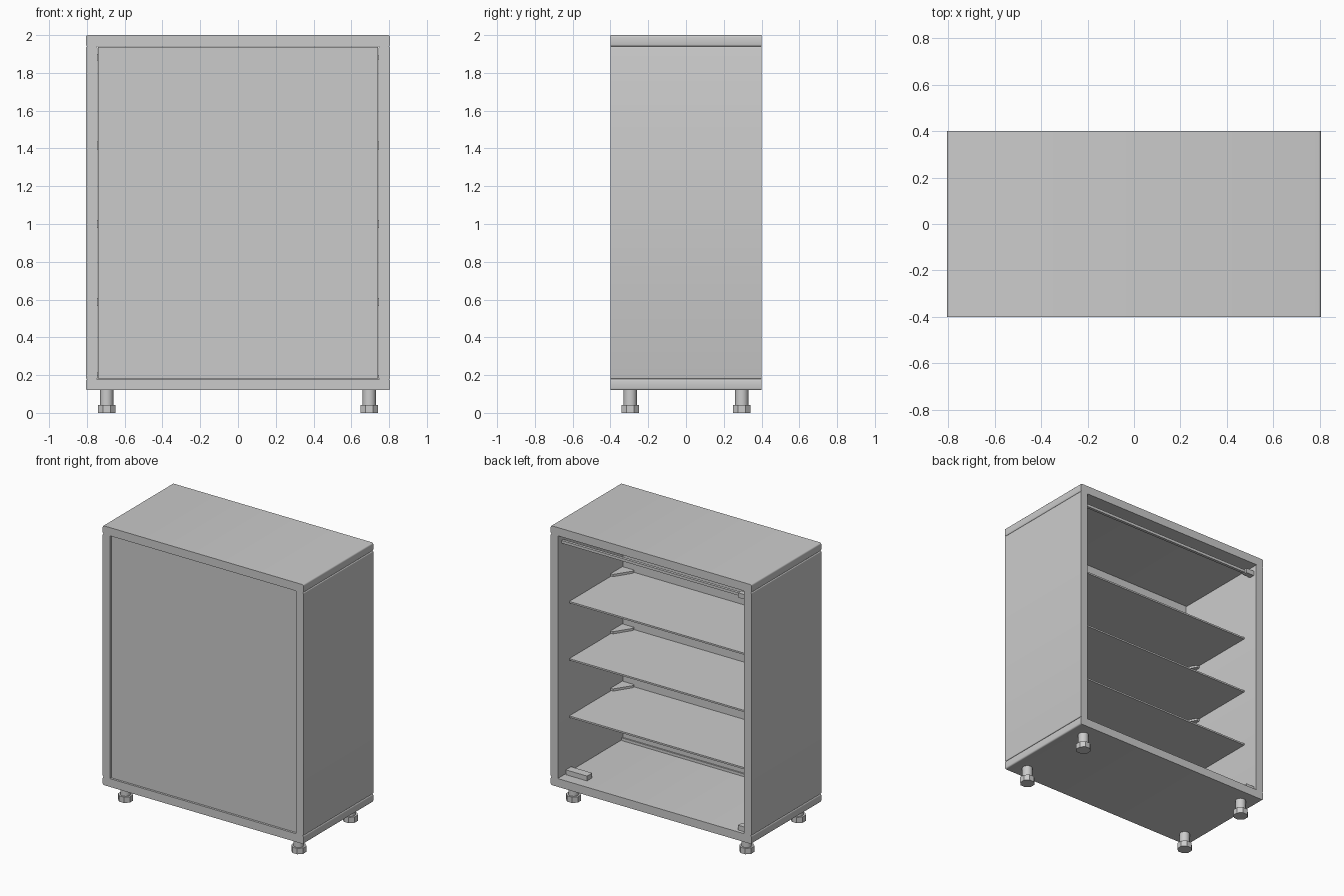
import bpy, bmesh, math
from mathutils import Vector

if "Cube" in bpy.data.objects:
    bpy.data.objects.remove(bpy.data.objects["Cube"])

grey = bpy.data.materials.new("plain_grey")
grey.diffuse_color = (0.6, 0.6, 0.6, 1)
grey.use_nodes = True
grey.node_tree.nodes["Principled BSDF"].inputs["Base Color"].default_value = grey.diffuse_color


def finish(bm, name):
    bmesh.ops.recalc_face_normals(bm, faces=bm.faces)
    me = bpy.data.meshes.new(name)
    bm.to_mesh(me)
    bm.free()
    me.materials.append(grey)
    ob = bpy.data.objects.new(name, me)
    bpy.context.collection.objects.link(ob)
    return ob


def box(name, x, y, z, bevel=0):
    """Box from (min, max) ranges; bevel rounds only the edges running along y."""
    bm = bmesh.new()
    bmesh.ops.create_cube(bm, size=1)
    for v in bm.verts:
        v.co = Vector([r[0] if c < 0 else r[1] for c, r in zip(v.co, (x, y, z))])
    if bevel:
        edges = [e for e in bm.edges if abs(e.verts[0].co.y - e.verts[1].co.y) > 1e-4]
        bmesh.ops.bevel(bm, geom=edges, offset=bevel, segments=3, profile=0.5, affect='EDGES')
    return finish(bm, name)


def prism(name, pts, z0, z1):
    bm = bmesh.new()
    f = bm.faces.new([bm.verts.new((px, py, z0)) for px, py in pts])
    ext = bmesh.ops.extrude_face_region(bm, geom=[f])
    for v in ext["geom"]:
        if isinstance(v, bmesh.types.BMVert):
            v.co.z = z1
    return finish(bm, name)


def ring(cx, cy, r, n):
    return [(cx + r * math.cos((i + .5) * 2 * math.pi / n),
             cy + r * math.sin((i + .5) * 2 * math.pi / n)) for i in range(n)]


def smooth(ob):
    bpy.ops.object.select_all(action='DESELECT')
    ob.select_set(True)
    bpy.context.view_layer.objects.active = ob
    bpy.ops.object.shade_smooth_by_angle(angle=math.radians(35))


# carcass
W, D = 0.805, 0.4
smooth(box("top_panel", (-W, W), (-D, D), (1.94, 2.0), 0.01))
smooth(box("bottom_panel", (-W, W), (-D, D), (0.12, 0.18), 0.01))
for s, side in ((-1, "left"), (1, "right")):
    smooth(box(side + "_side_panel", sorted((s * 0.745, s * W)), (-D, D), (0.18, 1.94), 0.006))

# front panel, set in between the sides
box("front_panel", (-0.741, 0.741), (-0.39, -0.335), (0.183, 1.937))
box("front_floor_strip", (-0.745, 0.745), (-0.335, -0.325), (0.18, 0.2))

# thin shelves with corner clamps at the front
for i, z in enumerate((0.585, 1.0, 1.415)):
    box(f"shelf_{i + 1}", (-0.74, 0.74), (-0.334, 0.28), (z - 0.006, z + 0.006))
    for s in (-1, 1):
        prism(f"shelf_clamp_{i + 1}", [(s * 0.745, -0.335), (s * 0.745, -0.2), (s * 0.725, -0.2),
                                      (s * 0.65, -0.315), (s * 0.65, -0.335)], z - 0.02, z + 0.022)

# rail, hinges and catch in the open back
box("back_rail", (-0.745, 0.745), (0.34, 0.36), (1.872, 1.892))
for z in (0.18, 1.865):
    box("back_hinge", (-0.745, -0.68), (0.335, 0.375), (z, z + 0.035))
box("floor_catch", (0.57, 0.74), (0.26, 0.32), (0.18, 0.215))

# feet
for sx in (-1, 1):
    for sy in (-1, 1):
        x, y = sx * 0.695, sy * 0.295
        smooth(prism("leg_stem", ring(x, y, 0.035, 24), 0.04, 0.12))
        prism("leg_foot", ring(x, y, 0.051, 8), 0, 0.042)
